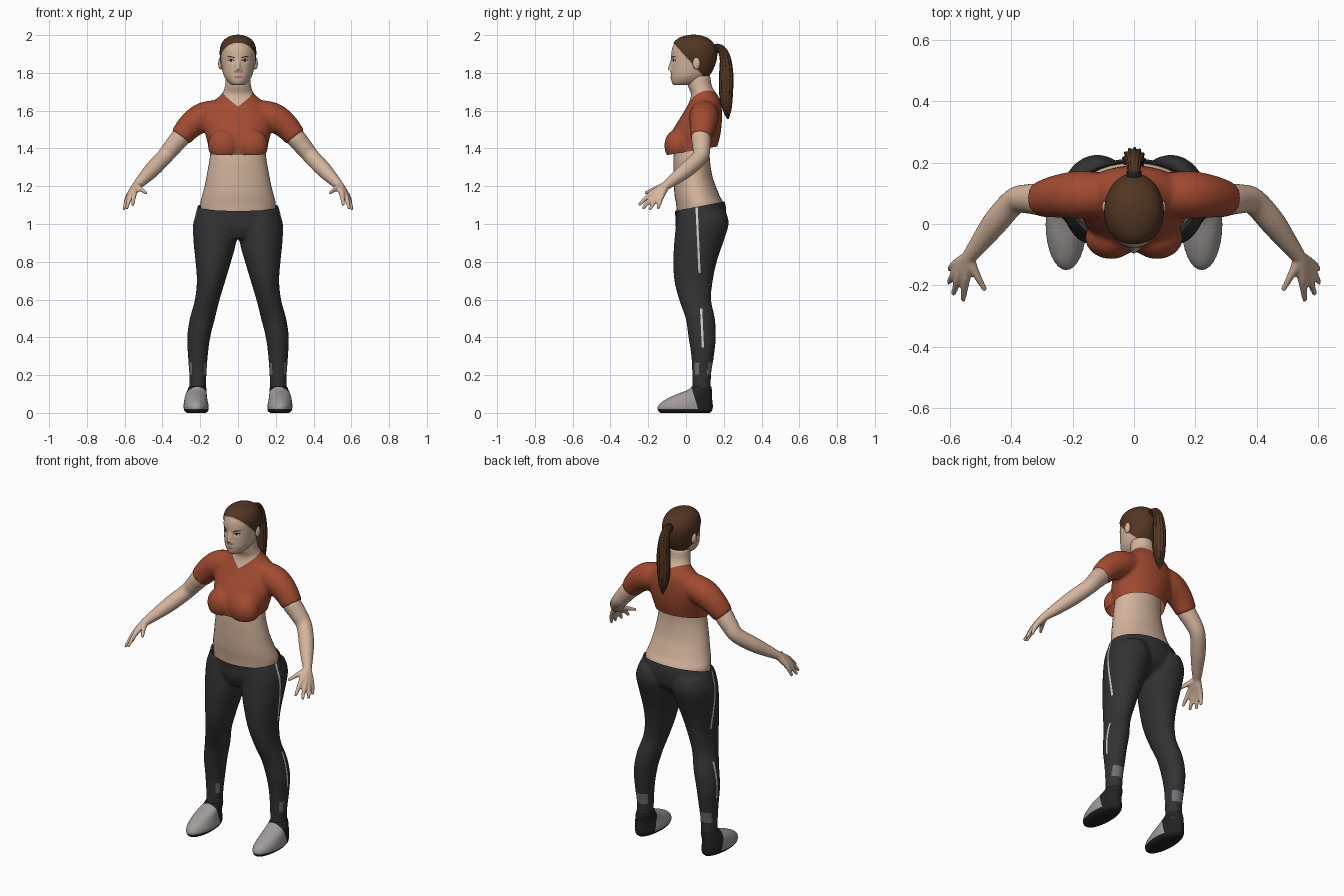
import bpy, bmesh, math
from mathutils import Vector, Matrix

cube = bpy.data.objects.get("Cube")
if cube:
    bpy.data.objects.remove(cube, do_unlink=True)


def material(name, *rgb):
    m = bpy.data.materials.new(name)
    m.use_nodes = True
    m.diffuse_color = (*rgb, 1)
    m.node_tree.nodes["Principled BSDF"].inputs["Base Color"].default_value = (*rgb, 1)
    return m


skin = material("skin", .66, .46, .34)
brown = material("hair brown", .085, .036, .016)
red = material("shirt red", .36, .07, .03)
charcoal = material("legging charcoal", .032, .032, .034)
white = material("light trim", .6, .6, .62)
patch = material("ankle grey", .16, .16, .18)
grey = material("shoe grey", .36, .33, .33)
black = material("sole black", .016, .016, .017)
lip = material("lip", .42, .2, .15)


def interpolate(rows, steps=5):
    """Catmull-Rom through rows of numbers."""
    p = [Vector(r) for r in [rows[0], *rows, rows[-1]]]
    out = []
    for a, b, c, d in zip(p, p[1:], p[2:], p[3:]):
        for s in range(steps):
            t = s / steps
            out.append((b * 2 + (c - a) * t + (a * 2 - b * 5 + c * 4 - d) * t ** 2
                        + (b * 3 - a - c * 3 + d) * t ** 3) / 2)
    return out + [p[-1]]


def skin_rings(bm, rings):
    vs = [[bm.verts.new(co) for co in ring] for ring in rings]
    n = len(vs[0])
    for a, b in zip(vs, vs[1:]):
        for i in range(n):
            j = (i + 1) % n
            bm.faces.new((a[i], a[j], b[j], b[i]))
    bm.faces.new(vs[0][::-1])
    bm.faces.new(vs[-1])


def turn(n):
    return [(math.cos(i * math.tau / n), math.sin(i * math.tau / n)) for i in range(n)]


def stack(bm, rows, side=1):
    """Level oval sections: height, x from, x to, y from, y to."""
    rings = []
    for z, x0, x1, y0, y1 in interpolate(rows):
        rings.append([(side * ((x0 + x1) + (x1 - x0) * c) / 2,
                       ((y0 + y1) + (y1 - y0) * s) / 2, z) for c, s in turn(32)])
    skin_rings(bm, rings)


def even(rows):
    """Sections centred on x: height, half width, y from, y to."""
    return [(z, -w, w, a, b) for z, w, a, b in rows]


def tube(bm, rows, side=1, ridge=0, n=24):
    """Round sections along a path: x, y, z, radius."""
    pts = interpolate(rows)
    rings = []
    for i, p in enumerate(pts):
        t = (pts[min(i + 1, len(pts) - 1)] - pts[max(i - 1, 0)]).to_3d().normalized()
        u = t.cross(Vector((1, 0, 0))).normalized()
        v = t.cross(u)
        ring = []
        for k, (c, s) in enumerate(turn(n)):
            co = p.to_3d() + (u * c + v * s) * p[3] * (1 + ridge * (-1) ** (k // 2))
            ring.append((side * co.x, co.y, co.z))
        rings.append(ring)
    skin_rings(bm, rings)


def ball(bm, at, size):
    bmesh.ops.create_uvsphere(bm, u_segments=24, v_segments=16, radius=1,
                              matrix=Matrix.Translation(at) @ Matrix.Diagonal((*size, 1)))


def finish(name, bm, mats, voxel=0, soften=5):
    """Make the object; a voxel size fuses the overlapping pieces."""
    bmesh.ops.recalc_face_normals(bm, faces=bm.faces)
    me = bpy.data.meshes.new(name)
    bm.to_mesh(me)
    bm.free()
    ob = bpy.data.objects.new(name, me)
    bpy.context.collection.objects.link(ob)
    for m in mats:
        me.materials.append(m)
    if voxel:
        bpy.context.view_layer.objects.active = ob
        fuse = ob.modifiers.new("fuse", 'REMESH')
        fuse.mode = 'VOXEL'
        fuse.voxel_size = voxel
        relax = ob.modifiers.new("relax", 'SMOOTH')
        relax.iterations = soften
        for m in ("fuse", "relax"):
            bpy.ops.object.modifier_apply(modifier=m)
    ob.data.shade_smooth()
    return ob


def edit(ob, cuts, rule=None, shape=None):
    """Cut along planes (point, normal, remove outer side), then colour faces by rule."""
    bm = bmesh.new()
    bm.from_mesh(ob.data)
    for co, no, clear in cuts:
        bmesh.ops.bisect_plane(bm, geom=bm.verts[:] + bm.edges[:] + bm.faces[:],
                               plane_co=co, plane_no=no, clear_outer=clear)
    bm.normal_update()
    for f in bm.faces:
        f.material_index = rule(f.calc_center_median(), f.normal) if rule else 0
    if shape:
        shape(bm)
    bm.to_mesh(ob.data)
    bm.free()
    ob.data.shade_smooth()


# Leggings: pelvis and two legs fused
bm = bmesh.new()
stack(bm, even([(.92, .09, -.03, .12), (.98, .2, -.054, .195), (1.04, .226, -.057, .212),
                (1.1, .212, -.06, .21), (1.17, .195, -.066, .185)]))
leg = [(1.07, .03, .215, -.04, .21), (1, 0, .238, -.052, .226), (.9, .01, .235, -.063, .196),
       (.8, .037, .225, -.067, .163), (.7, .067, .218, -.062, .142), (.6, .097, .228, -.037, .133),
       (.5, .122, .255, -.002, .153), (.4, .147, .269, .013, .158), (.3, .16, .265, .028, .148),
       (.2, .167, .258, .033, .133), (.09, .172, .256, .035, .132)]
for side in (1, -1):
    stack(bm, leg, side)
leggings = finish("leggings", bm, [charcoal, white, patch], .009)


def legging_colour(c, n):
    line = c.y + .045 * c.z
    if .099 < line < .111 and abs(n.x) > .5 and n.x * c.x > 0 and (c.z > .74 or .35 < c.z < .55):
        return 1
    return 2 if .2 < c.z < .266 and (n.y > .5 or -.7 < n.y < -.25) else 0


edit(leggings, [((0, 0, 1.08), (0, -.19, 1), True),
                ((0, .099, 0), (0, 1, .045), False), ((0, .111, 0), (0, 1, .045), False)],
     legging_colour)

# Bare midriff
bm = bmesh.new()
stack(bm, even([(1.03, .19, -.045, .185), (1.1, .2, -.052, .2), (1.15, .19, -.06, .178),
                (1.2, .177, -.064, .158), (1.26, .165, -.066, .138), (1.36, .148, -.066, .125),
                (1.46, .14, -.05, .13)]))
finish("midriff", bm, [skin])

# Cropped shirt with sleeves, and the neck above its collar
bm = bmesh.new()
stack(bm, even([(1.32, .145, -.08, .15), (1.4, .155, -.09, .164), (1.47, .172, -.083, .182),
                (1.54, .185, -.045, .19), (1.6, .175, -.008, .19), (1.65, .13, .018, .184),
                (1.69, .086, .026, .162), (1.73, .07, .01, .137), (1.79, .064, .005, .13)]))
sleeve = [(.08, .095, 1.59, .07), (.18, .095, 1.567, .078), (.25, .09, 1.522, .07),
          (.306, .08, 1.458, .058)]
for side in (1, -1):
    tube(bm, sleeve, side)
    ball(bm, (side * .075, -.045, 1.415), (.085, .07, .088))
shirt = finish("shirt_and_neck", bm, [red, skin], .009, 8)
edit(shirt, [((0, 0, 1.382), (0, .17, -1), True)]
     + [((0, 0, 1.62), (s * .6, .4, -1), False) for s in (1, -1)],
     lambda c, n: int(c.z > 1.62 + .6 * abs(c.x) + .4 * c.y))

# Arms, each finger running from the wrist so that together they form the palm
wrist = (.54, -.11, 1.2, .023)
fingers = [((.55, -.185, 1.16), (.557, -.25, 1.1)), ((.57, -.175, 1.147), (.59, -.23, 1.08)),
           ((.581, -.157, 1.138), (.605, -.192, 1.075)), ((.584, -.133, 1.138), (.602, -.148, 1.08)),
           ((.522, -.15, 1.19), (.485, -.217, 1.163))]
for side, word in ((1, "left"), (-1, "right")):
    bm = bmesh.new()
    tube(bm, [(.24, .085, 1.53, .045), (.3, .08, 1.463, .052), (.345, .082, 1.41, .048),
              (.39, .074, 1.355, .043), (.45, .008, 1.292, .042), (.5, -.058, 1.24, .033), wrist], side)
    for knuckle, tip in fingers:
        tube(bm, [wrist, (*knuckle, .015), (*tip, .008)], side)
    finish(word + "_arm", bm, [skin], .006, 3)

    # Shoe: grey upper, dark heel and sole
    bm = bmesh.new()
    stack(bm, [(0, .17, .27, -.135, .125), (.012, .158, .284, -.148, .138), (.035, .155, .288, -.148, .142),
               (.06, .16, .286, -.125, .14), (.09, .165, .28, -.07, .137), (.12, .166, .268, .005, .137),
               (.14, .17, .26, .03, .134)], side)
    shoe = finish(word + "_shoe", bm, [grey, black])
    edit(shoe, [((0, 0, .02), (0, 0, 1), False), ((0, .07, 0), (0, 1, .3), False)],
         lambda c, n: int(c.z < .02 or c.y + .3 * c.z > .07))

# Head with nose; hair is the part above a slanted hairline
bm = bmesh.new()
stack(bm, even([(1.735, .032, -.066, .02), (1.75, .052, -.076, .08), (1.78, .073, -.08, .115),
                (1.82, .084, -.079, .14), (1.87, .09, -.079, .158), (1.92, .092, -.076, .16),
                (1.96, .08, -.06, .138), (1.985, .052, -.028, .105), (1.997, .015, .02, .06)]))
tube(bm, [(0, -.07, 1.875, .009), (0, -.08, 1.84, .011), (0, -.086, 1.815, .012)])
for side in (1, -1):
    ball(bm, (side * .012, -.077, 1.812), (.009, .011, .008))
head = finish("head", bm, [skin, brown], .006, 3)


def sculpt_head(bm):
    for v in bm.verts:
        if v.co.y < 0:
            d = ((abs(v.co.x) - .037) / .018) ** 2 + ((v.co.z - 1.864) / .012) ** 2
            v.co.y += .006 * math.exp(-d)
    for v in {v for f in bm.faces if f.material_index for v in f.verts}:
        v.co += v.normal * .005


edit(head, [((0, 0, 1.888), (0, 1.12, 1), False)],
     lambda c, n: int(c.z + 1.12 * c.y > 1.888), sculpt_head)
bpy.context.view_layer.update()


def decal(name, x, z, wide, high, mat, lift=.002, slope=0):
    """Thin lens-shaped plate laid on the face."""
    bm = bmesh.new()
    rows = []
    for k in range(-6, 7):
        t = k / 6
        px, mid, h = x + wide * t, z + slope * wide * t, high * (1.05 - t * t)
        pair = []
        for pz in (mid - h, mid + h):
            loc = head.ray_cast((px, -1, pz), (0, 1, 0))[1]
            pair.append(bm.verts.new((px, loc.y - lift, pz)))
        rows.append(pair)
    for a, b in zip(rows, rows[1:]):
        bm.faces.new((a[0], b[0], b[1], a[1]))
    finish(name, bm, [mat])


# Face details and ears
decal("mouth", 0, 1.778, .026, .007, lip)
for side, word in ((1, "left"), (-1, "right")):
    decal(word + "_lashes", side * .037, 1.865, .018, .0075, black)
    decal(word + "_eye", side * .037, 1.863, .015, .005, white, .003)
    decal(word + "_iris", side * .037, 1.863, .006, .005, black, .004)
    decal(word + "_brow", side * .038, 1.885, .023, .0035, brown, .002, side * .2)
    bm = bmesh.new()
    ball(bm, (side * .093, .055, 1.85), (.012, .02, .032))
    finish(word + "_ear", bm, [skin])

# Ponytail and its tie
bm = bmesh.new()
tube(bm, [(0, .135, 1.925, .02), (0, .18, 1.93, .02), (0, .207, 1.88, .027), (0, .213, 1.79, .035),
          (0, .212, 1.69, .034), (0, .217, 1.61, .023), (0, .222, 1.555, .004)], ridge=.08, n=48)
finish("ponytail", bm, [brown])
bm = bmesh.new()
tube(bm, [(0, .155, 1.928, .025), (0, .172, 1.93, .025)])
finish("hair_tie", bm, [black])
